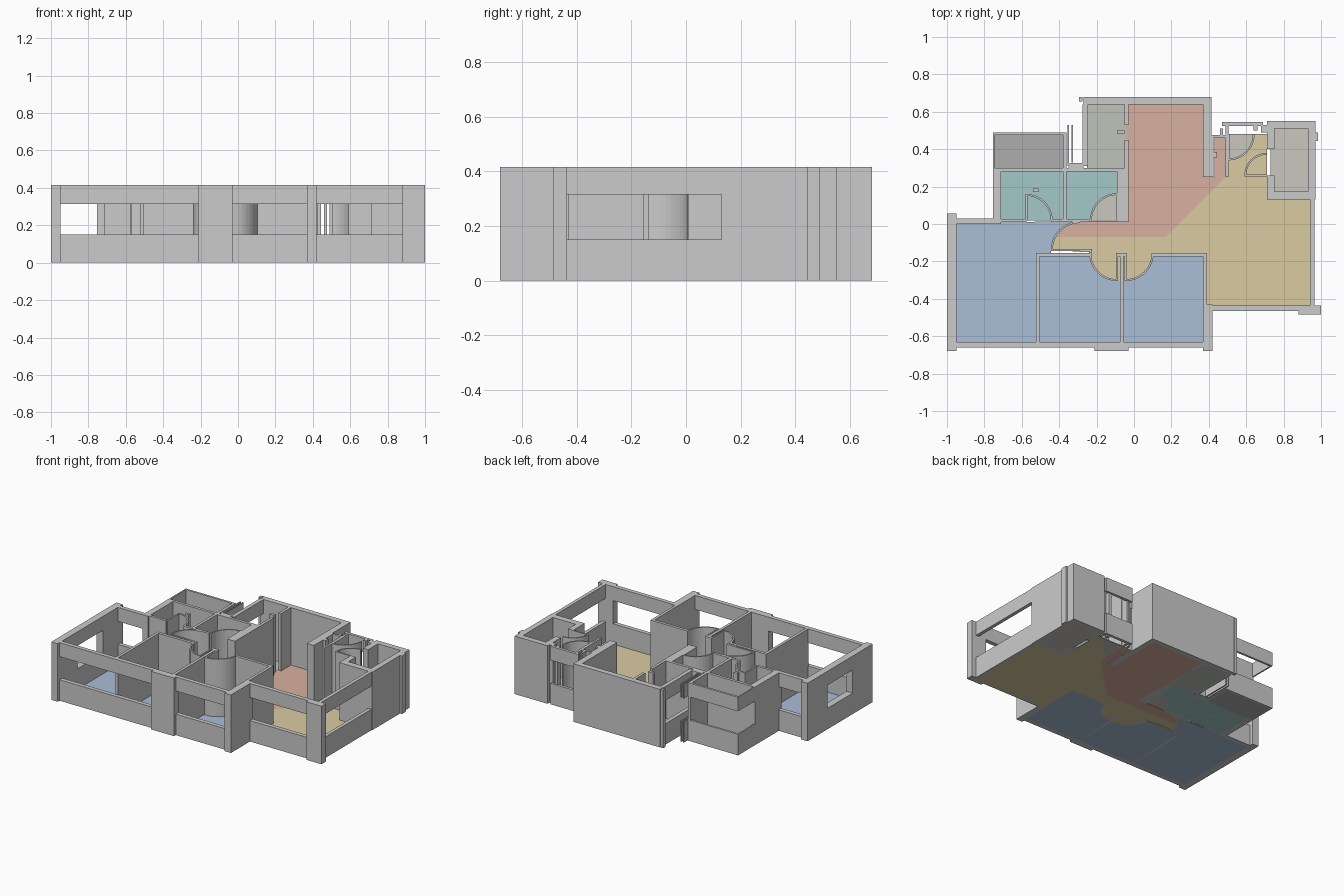
import bpy, bmesh, math

H, SILL, HEAD = 0.415, 0.15, 0.315      # wall top, window sill, window head
SOLID = [(0, H)]
OPEN = [(0, SILL), (HEAD, H)]           # wall bands around a window opening


def finish(name, bm, mat=None):
    bmesh.ops.recalc_face_normals(bm, faces=bm.faces)
    me = bpy.data.meshes.new(name)
    bm.to_mesh(me)
    bm.free()
    ob = bpy.data.objects.new(name, me)
    bpy.context.collection.objects.link(ob)
    if mat:
        me.materials.append(mat)
    return ob


def prism(bm, pts, z0, z1):
    face = bm.faces.new([bm.verts.new((x, y, z0)) for x, y in pts])
    ret = bmesh.ops.extrude_face_region(bm, geom=[face], use_keep_orig=True)
    for v in ret["geom"]:
        if isinstance(v, bmesh.types.BMVert):
            v.co.z = z1


def walls(name, rects, bands=SOLID):
    bm = bmesh.new()
    for x0, x1, y0, y1 in rects:
        for z0, z1 in bands:
            prism(bm, [(x0, y0), (x1, y0), (x1, y1), (x0, y1)], z0, z1)
    return finish(name, bm)


def rect(x0, x1, y0, y1):
    return [(x0, y0), (x1, y0), (x1, y1), (x0, y1)]


def arc(cx, cy, r, a0, a1, n=10):
    return [(cx + r * math.cos(math.radians(a0 + (a1 - a0) * i / n)),
             cy + r * math.sin(math.radians(a0 + (a1 - a0) * i / n))) for i in range(n + 1)]


def door(name, cx, cy, r, a0, a1, leaf):
    """Full height swing arc plus the leaf standing at angle 'leaf'."""
    t = 0.01
    bm = bmesh.new()
    prism(bm, arc(cx, cy, r, a0, a1) + arc(cx, cy, r - t, a1, a0), 0, H)
    c, s = round(math.cos(math.radians(leaf))), round(math.sin(math.radians(leaf)))
    px, py = abs(s) * t / 2, abs(c) * t / 2
    ex, ey = cx + r * c, cy + r * s
    prism(bm, [(cx - px, cy - py), (ex - px, ey - py), (ex + px, ey + py), (cx + px, cy + py)], 0, H)
    finish(name, bm)


def paint(name, rgb):
    m = bpy.data.materials.new(name)
    m.diffuse_color = (*rgb, 1)
    return m


def floor(name, pts, mat):
    bm = bmesh.new()
    prism(bm, pts, 0, 0.004)
    finish(name, bm, mat)


# Outer piers and solid outer walls
walls("west_wall", [(-1, -0.95, -0.68, -0.455), (-1, -0.95, -0.17, 0.055)])
walls("front_piers", [(-0.21, -0.03, -0.68, -0.63), (0.37, 0.42, -0.68, -0.43),
                      (0.88, 1.0, -0.485, -0.435)])
walls("living_room_walls", [(-0.27, 0.415, 0.64, 0.68), (0.37, 0.415, 0.25, 0.68),
                            (-0.295, -0.275, 0.655, 0.68)])
walls("corner_room_walls", [(0.71, 0.97, 0.51, 0.55), (0.93, 0.97, 0.13, 0.55),
                            (0.71, 0.96, 0.13, 0.175), (0.71, 0.75, 0.40, 0.55),
                            (0.71, 0.75, 0.13, 0.26), (0.97, 0.985, 0.445, 0.49)])

# Outer walls with window openings
walls("west_window_wall", [(-1, -0.95, -0.455, -0.17)], OPEN)
walls("front_window_walls", [(-0.95, -0.21, -0.66, -0.63), (-0.03, 0.37, -0.66, -0.63),
                             (0.42, 0.88, -0.465, -0.435)], OPEN)
walls("east_window_wall", [(0.94, 0.965, -0.435, 0.13)], OPEN)
walls("bedroom_back_window_wall", [(-0.95, -0.755, 0.0, 0.03)], OPEN)
walls("balcony_railings", [(-0.755, -0.365, 0.475, 0.49), (-0.755, -0.745, 0.3, 0.475)], OPEN)
walls("kitchen_window_walls", [(-0.275, -0.247, 0.31, 0.64), (-0.355, -0.347, 0.31, 0.53),
                               (-0.335, -0.327, 0.33, 0.53)], OPEN)
walls("entrance_window_walls", [(0.415, 0.49, 0.46, 0.475), (0.47, 0.69, 0.525, 0.545)], OPEN)

# Inner partitions
walls("bedroom_partitions", [(-0.525, -0.505, -0.635, -0.155), (-0.075, -0.055, -0.635, -0.155),
                             (-0.525, -0.225, -0.175, -0.155), (-0.095, -0.045, -0.175, -0.155),
                             (0.1, 0.39, -0.175, -0.155), (0.37, 0.39, -0.44, -0.155),
                             (-0.235, -0.225, -0.165, -0.135)])
walls("bathroom_partitions", [(-0.755, -0.71, 0.0, 0.3), (-0.755, -0.03, 0.28, 0.3),
                              (-0.38, -0.36, 0.01, 0.49), (-0.71, -0.575, 0.01, 0.028),
                              (-0.44, -0.235, 0.01, 0.028), (-0.09, -0.03, 0.01, 0.3),
                              (-0.35, -0.27, 0.3, 0.325), (-0.54, -0.51, 0.17, 0.19)])
walls("kitchen_partitions", [(-0.05, -0.03, 0.53, 0.64), (-0.05, -0.03, 0.3, 0.45),
                             (-0.09, -0.05, 0.48, 0.5)])
walls("entrance_partitions", [(0.415, 0.445, 0.355, 0.385), (0.415, 0.425, 0.25, 0.47),
                              (0.49, 0.505, 0.25, 0.53), (0.68, 0.71, 0.49, 0.53),
                              (0.46, 0.475, 0.475, 0.51), (0.64, 0.66, 0.5, 0.535)])

# Door swings and leaves
door("bedroom_door_middle", -0.09, -0.155, 0.15, 180, 270, 270)
door("bedroom_door_right", -0.045, -0.155, 0.15, 270, 360, 270)
door("bedroom_door_left", -0.29, -0.14, 0.155, 90, 180, 180)
walls("bedroom_door_jamb", [(-0.29, -0.225, -0.15, -0.135)])
door("bathroom_door_left", -0.575, 0.02, 0.14, 0, 90, 90)
door("bathroom_door_right", -0.09, 0.02, 0.145, 90, 180, 90)
door("entrance_door", 0.505, 0.48, 0.14, 270, 360, 270)
door("corner_room_door", 0.71, 0.26, 0.12, 90, 180, 180)

# Coloured floors
blue = paint("bedroom_blue", (0.40, 0.51, 0.68))
tan = paint("hall_tan", (0.70, 0.60, 0.36))
red = paint("living_red", (0.69, 0.44, 0.35))
teal = paint("bath_teal", (0.36, 0.58, 0.57))
grey = paint("balcony_grey", (0.42, 0.42, 0.42))
sage = paint("kitchen_sage", (0.52, 0.55, 0.50))
pale = paint("pale_stone", (0.60, 0.57, 0.53))

swing_mid = arc(-0.09, -0.155, 0.15, 180, 270)
swing_right = arc(-0.045, -0.155, 0.15, 270, 360)
swing_left = arc(-0.29, -0.14, 0.155, 90, 180)
swing_bath = arc(-0.09, 0.02, 0.145, 90, 180)

floor("bedroom_floor_left", [(-0.95, -0.63), (-0.515, -0.63), (-0.515, -0.165), (-0.445, -0.155)]
      + swing_left[::-1] + [(-0.29, 0.01), (-0.95, 0.01)], blue)
floor("bedroom_floor_middle", [(-0.515, -0.63), (-0.065, -0.63), (-0.065, -0.305)]
      + swing_mid[::-1] + [(-0.24, -0.165), (-0.515, -0.165)], blue)
floor("bedroom_floor_right", [(-0.065, -0.63), (0.38, -0.63), (0.38, -0.165), (0.105, -0.165)]
      + swing_right[::-1] + [(-0.065, -0.305)], blue)
floor("hall_floor", [(-0.445, -0.14), (-0.425, -0.07), (0.17, -0.07), (0.495, 0.255), (0.495, 0.34)]
      + arc(0.505, 0.48, 0.14, 270, 360) + [(0.71, 0.48), (0.71, 0.15), (0.95, 0.15),
      (0.95, -0.45), (0.38, -0.45), (0.38, -0.165)] + swing_right[::-1] + swing_mid[::-1]
      + [(-0.24, -0.15)], tan)
floor("living_floor", [(-0.04, 0.65), (0.38, 0.65), (0.38, 0.25), (0.43, 0.25), (0.43, 0.47),
      (0.495, 0.47), (0.495, 0.255), (0.17, -0.07), (-0.425, -0.07)]
      + swing_left[7::-1] + [(-0.29, 0.015), (-0.04, 0.015)], red)
floor("bathroom_floor_left", rect(-0.71, -0.37, 0.02, 0.29), teal)
floor("bathroom_floor_right", [(-0.37, 0.02), (-0.235, 0.02)] + swing_bath[::-1]
      + [(-0.09, 0.29), (-0.37, 0.29)], teal)
floor("bathroom_door_floor", swing_bath + [(-0.09, 0.02)], pale)
floor("balcony_floor", rect(-0.75, -0.37, 0.29, 0.48), grey)
floor("kitchen_floor", rect(-0.25, -0.04, 0.29, 0.65), sage)
floor("corner_room_floor", rect(0.73, 0.95, 0.15, 0.53), pale)
floor("entrance_door_floor", [(0.505, 0.48)] + arc(0.505, 0.48, 0.14, 270, 360), pale)
